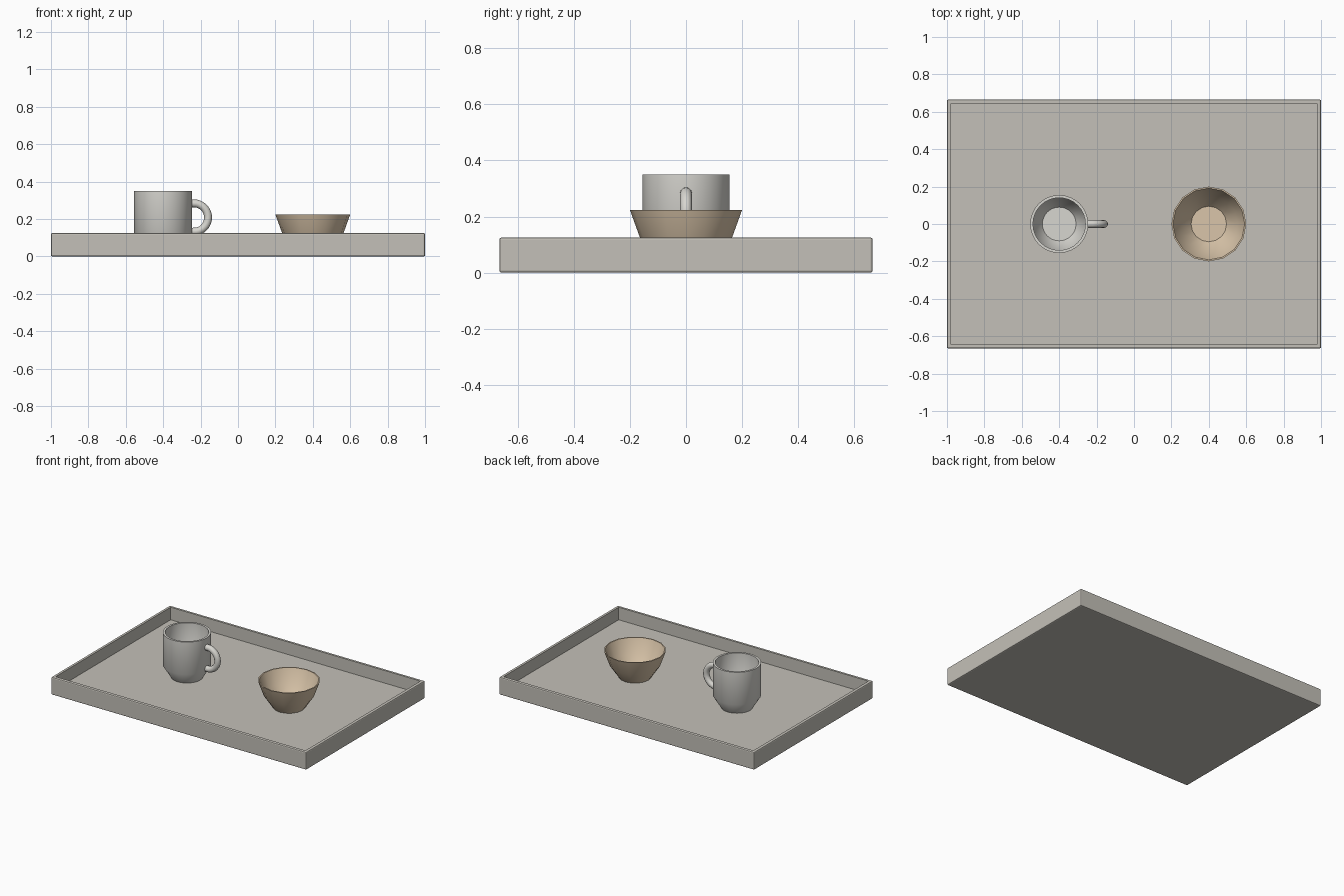
import bpy
import bmesh
from math import cos, sin, pi, radians
from mathutils import Matrix

cube = bpy.data.objects.get("Cube")
if cube:
    bpy.data.objects.remove(cube, do_unlink=True)

FLOOR = 0.036


def material(name, rgb):
    mat = bpy.data.materials.new(name)
    mat.use_nodes = True
    color = (*rgb, 1.0)
    mat.diffuse_color = color
    mat.node_tree.nodes["Principled BSDF"].inputs["Base Color"].default_value = color
    return mat


def finish(name, bm, mat, angle=None):
    bmesh.ops.recalc_face_normals(bm, faces=bm.faces)
    mesh = bpy.data.meshes.new(name)
    bm.to_mesh(mesh)
    bm.free()
    mesh.materials.append(mat)
    obj = bpy.data.objects.new(name, mesh)
    bpy.context.collection.objects.link(obj)
    if angle:
        bpy.ops.object.select_all(action="DESELECT")
        obj.select_set(True)
        bpy.context.view_layer.objects.active = obj
        bpy.ops.object.shade_smooth_by_angle(angle=radians(angle))
    return obj


def lathe(name, profile, sides, x, mat, angle):
    """Revolve (radius, z) points into a vessel; both ends are capped."""
    bm = bmesh.new()
    rings = [[bm.verts.new((x + r * cos(2 * pi * i / sides), r * sin(2 * pi * i / sides), z))
              for i in range(sides)] for r, z in profile]
    for low, high in zip(rings, rings[1:]):
        for i in range(sides):
            j = (i + 1) % sides
            bm.faces.new((low[i], low[j], high[j], high[i]))
    bm.faces.new(rings[0])
    bm.faces.new(rings[-1])
    return finish(name, bm, mat, angle)


stone = material("warm grey", (0.55, 0.53, 0.48))
ceramic = material("pale ceramic", (0.68, 0.67, 0.63))
clay = material("tan clay", (0.70, 0.56, 0.40))

# Tray: a box whose top is inset and sunk to leave a thin rim
bm = bmesh.new()
bmesh.ops.create_cube(bm, size=1, matrix=Matrix.Translation((0, 0, 0.0625))
                      @ Matrix.Diagonal((2, 1.33, 0.125, 1)))
outer_edges = list(bm.edges)
top = max(bm.faces, key=lambda f: f.calc_center_median().z)
bmesh.ops.inset_region(bm, faces=[top], thickness=0.03)
sunk = bmesh.ops.extrude_face_region(bm, geom=[top])["geom"]
floor_verts = [v for v in sunk if isinstance(v, bmesh.types.BMVert)]
if top.is_valid:
    bmesh.ops.delete(bm, geom=[top], context="FACES_ONLY")
for v in floor_verts:
    v.co.z = FLOOR
bmesh.ops.bevel(bm, geom=[e for e in outer_edges if e.is_valid], offset=0.007,
                segments=2, profile=0.5, affect="EDGES")
finish("tray", bm, stone)

# Mug: straight wall above a tapered foot, hollow inside
lathe("mug", [(0.103, FLOOR), (0.155, 0.12), (0.155, 0.35), (0.14, 0.35),
              (0.14, 0.125), (0.09, 0.052)], 32, -0.4, ceramic, 45)

# Mug handle: half ring with its ends buried in the wall
bm = bmesh.new()
STEPS, SIDES, RING, TUBE = 18, 12, 0.076, 0.021
loops = []
for s in range(STEPS + 1):
    a = pi * s / STEPS - pi / 2
    loop = []
    for t in range(SIDES):
        b = 2 * pi * t / SIDES
        r = RING + TUBE * cos(b)
        start = -0.255 if s in (0, STEPS) else -0.236
        loop.append(bm.verts.new((start + r * cos(a), TUBE * sin(b), 0.208 + r * sin(a))))
    loops.append(loop)
for one, two in zip(loops, loops[1:]):
    for t in range(SIDES):
        u = (t + 1) % SIDES
        bm.faces.new((one[t], one[u], two[u], two[t]))
bm.faces.new(loops[0])
bm.faces.new(loops[-1])
finish("mug_handle", bm, ceramic, 60)

# Bowl: flared thin-walled vessel with few sides
lathe("bowl", [(0.105, FLOOR), (0.163, 0.122), (0.2, 0.224), (0.192, 0.224),
               (0.155, 0.125), (0.095, 0.05)], 16, 0.4, clay, 45)
